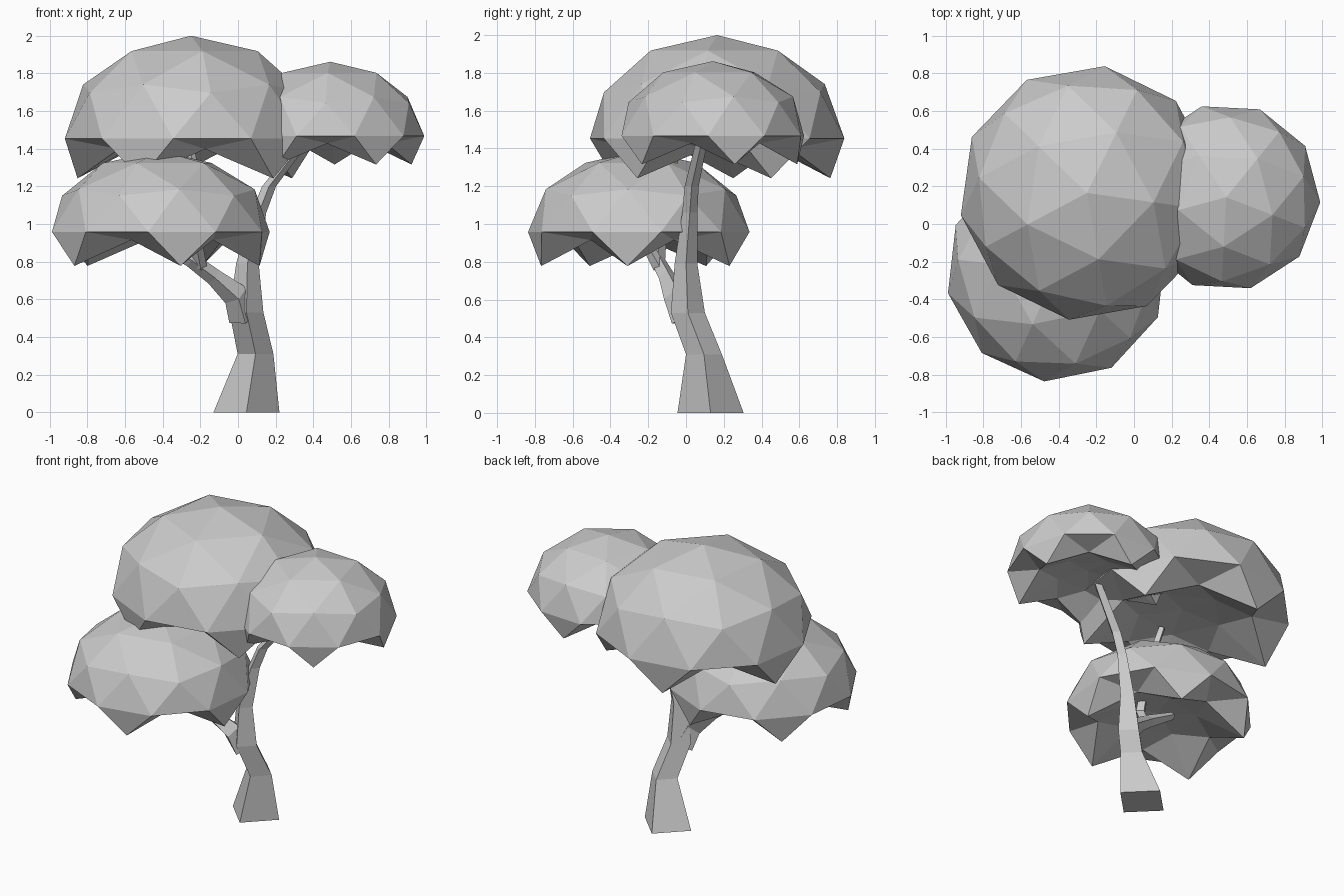
import bpy, bmesh
from math import radians
from mathutils import Vector, Matrix

cube = bpy.data.objects.get("Cube")
if cube:
    bpy.data.objects.remove(cube)

# One plain grey for the whole tree
grey = bpy.data.materials.new("light_grey")
grey.use_nodes = True
colour = (0.6, 0.6, 0.6, 1)
grey.diffuse_color = colour
bsdf = next(n for n in grey.node_tree.nodes if n.type == 'BSDF_PRINCIPLED')
bsdf.inputs["Base Color"].default_value = colour
bsdf.inputs["Roughness"].default_value = 0.8


def add_object(name, bm):
    bmesh.ops.recalc_face_normals(bm, faces=bm.faces)
    mesh = bpy.data.meshes.new(name)
    bm.to_mesh(mesh)
    bm.free()
    mesh.materials.append(grey)
    obj = bpy.data.objects.new(name, mesh)
    bpy.context.collection.objects.link(obj)
    return obj


def canopy(name, centre, radius, height, turn, tip_drop):
    """Low-poly dome with five hanging tips and a hollow underside."""
    bm = bmesh.new()
    bmesh.ops.create_icosphere(bm, subdivisions=2, radius=1)
    for v in bm.verts:
        z = v.co.z
        if z < -0.95:            # middle of the hollow
            v.co.z = 0.02
        elif z < -0.7:           # inner ring of the hollow
            v.co = Vector((v.co.x * 0.75, v.co.y * 0.75, -0.03))
        elif z < -0.5:           # notches between the tips
            v.co = Vector((v.co.x * 0.75, v.co.y * 0.75, -0.1))
        elif z < -0.3:           # hanging tips
            v.co.z = -tip_drop
    bm.transform(Matrix.Translation(centre)
                 @ Matrix.Rotation(radians(turn), 4, 'Z')
                 @ Matrix.Diagonal((radius, radius, height, 1)))
    return add_object(name, bm)


def limb(name, path, level=False):
    """Four-sided tapering limb along (x, y, z, half width) points."""
    bm = bmesh.new()
    points = [Vector(p[:3]) for p in path]
    rings = []
    for i, p in enumerate(points):
        along = points[min(i + 1, len(points) - 1)] - points[max(i - 1, 0)]
        if level:
            along = Vector((0, 0, 1))
        along.normalize()
        side = Vector((0, 1, 0)).cross(along).normalized()
        depth = along.cross(side)
        w = path[i][3]
        rings.append([bm.verts.new(p + d * w) for d in (side, depth, -side, -depth)])
    for a, b in zip(rings, rings[1:]):
        for k in range(4):
            n = (k + 1) % 4
            bm.faces.new((a[k], a[n], b[n], b[k]))
    bm.faces.new(rings[0][::-1])
    bm.faces.new(rings[-1])
    return add_object(name, bm)


# Foliage
canopy("top_canopy", (-0.25, 0.165, 1.453), 0.68, 0.547, -8, 0.385)
canopy("left_canopy", (0.49, 0.142, 1.467), 0.5, 0.395, -21, 0.382)
canopy("right_canopy", (-0.41, -0.25, 0.958), 0.59, 0.43, 29.5, 0.42)

# Trunk, leaning up into the left canopy
limb("trunk", [
    (0.045, 0.13, 0, 0.175),
    (0.093, 0.095, 0.31, 0.095),
    (0.045, 0.01, 0.53, 0.09),
    (0.05, 0.0, 0.79, 0.06),
    (0.11, 0.02, 1.06, 0.04),
    (0.165, 0.03, 1.2, 0.037),
    (0.32, 0.075, 1.4, 0.032),
    (0.4, 0.1, 1.5, 0.025)], level=True)

# Side branch under the right canopy
limb("side_branch", [
    (0.03, 0.0, 0.5, 0.08),
    (-0.01, -0.05, 0.62, 0.07),
    (-0.13, -0.1, 0.72, 0.045),
    (-0.25, -0.15, 0.81, 0.04),
    (-0.42, -0.13, 0.9, 0.025)])

# Branch rising through the right canopy to the top one
limb("rising_branch", [
    (-0.2, -0.14, 0.77, 0.035),
    (-0.22, -0.2, 0.88, 0.035),
    (-0.21, -0.12, 1.15, 0.03),
    (-0.26, -0.04, 1.43, 0.022)])
